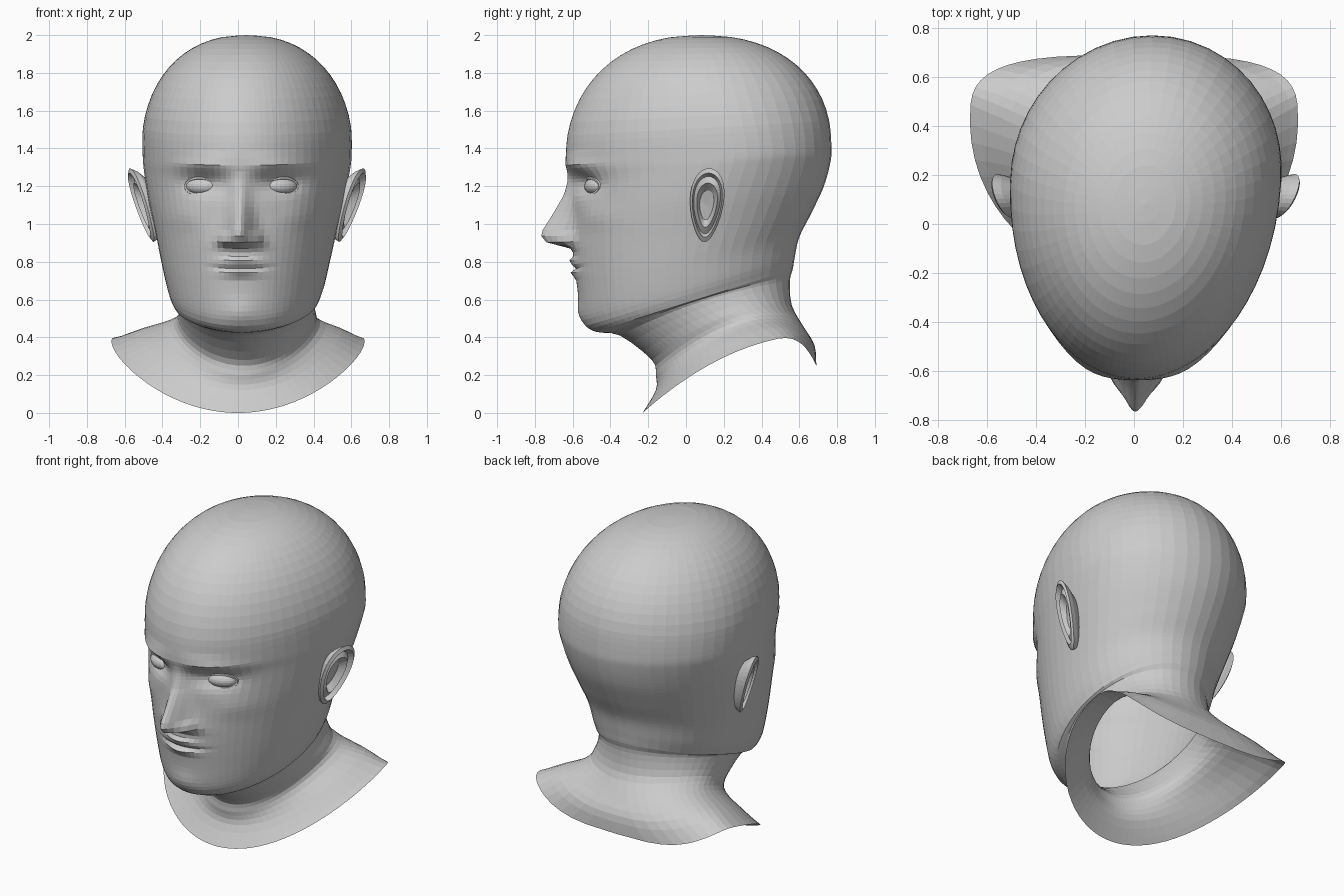
import bpy, bmesh, math
from mathutils import Vector

if "Cube" in bpy.data.objects:
    bpy.data.objects.remove(bpy.data.objects["Cube"])

def spline(pts, t):
    """Catmull-Rom through a list of equal-length tuples."""
    n = len(pts) - 1
    i = min(int(t), n - 1)
    f = t - i
    a, b, c, d = (pts[max(0, min(n, k))] for k in (i - 1, i, i + 1, i + 2))
    return [0.5 * (2 * q + (r - p) * f + (2 * p - 5 * q + 4 * r - s) * f * f
            + (3 * q - p - 3 * r + s) * f ** 3) for p, q, r, s in zip(a, b, c, d)]

def lerp_table(tab, z):
    if z <= tab[0][0] or z >= tab[-1][0]:
        return 0.0, 0.05
    for a, b in zip(tab, tab[1:]):
        if z <= b[0]:
            f = (z - a[0]) / (b[0] - a[0])
            return a[1] + (b[1] - a[1]) * f, a[2] + (b[2] - a[2]) * f

def loft(name, rings):
    """Closed rings of points joined by quads."""
    bm = bmesh.new()
    rows = [[bm.verts.new(p) for p in r] for r in rings]
    n = len(rows[0])
    for a, b in zip(rows, rows[1:]):
        for j in range(n):
            k = (j + 1) % n
            bm.faces.new((a[j], a[k], b[k], b[j]))
    bmesh.ops.remove_doubles(bm, verts=bm.verts, dist=1e-5)
    bmesh.ops.recalc_face_normals(bm, faces=bm.faces)
    me = bpy.data.meshes.new(name)
    bm.to_mesh(me)
    bm.free()
    ob = bpy.data.objects.new(name, me)
    bpy.context.collection.objects.link(ob)
    return ob

def lean(y):
    """The head is turned slightly, so its midline drifts with depth."""
    return 0.04 + 0.045 * y

# Tilted rings from collar to brow: front y, z | back y, z | half width, widest y
RINGS = [
    (-.23, .00, .69, .25, .67, .42), (-.16, .12, .68, .36, .53, .36),
    (-.16, .20, .62, .46, .40, .30), (-.18, .28, .56, .57, .365, .20),
    (-.35, .41, .55, .70, .362, .08), (-.48, .43, .565, .76, .385, .05),
    (-.545, .49, .575, .82, .412, .05), (-.575, .66, .60, .93, .445, .05),
    (-.60, .87, .665, 1.06, .482, .09), (-.60, 1.06, .73, 1.20, .52, .13),
    (-.61, 1.22, .765, 1.33, .545, .18), (-.635, 1.31, .77, 1.41, .553, .20)]

# Skull cap: superelliptic dome rising from the brow ring to the crown
DOME = 8
for k in range(1, DOME + 1):
    a = math.pi / 2 * k / DOME
    out, up = max(0, math.cos(a)) ** .9 if k < DOME else 0, math.sin(a) ** .9
    RINGS.append((.08 - .72 * out, 1.31 + .69 * up, .08 + .69 * out, 1.41 + .59 * up,
                  .56 * out, .20 - .12 * up))

# Nose: z, height, width
NOSE = [(.868, 0, .09), (.888, .125, .085), (.945, .172, .068), (1.15, .045, .05),
        (1.28, 0, .05)]

# Soft face bumps: x, z, spread x, spread z, depth (+ is inward):
# socket, brow, nostril wing, cheekbone, upper lip, lower lip, mouth line, chin
BUMPS = [(.20, 1.215, .11, .055, .055), (.20, 1.32, .13, .03, -.022),
         (.085, .92, .03, .03, -.04), (.30, 1.04, .09, .07, -.015),
         (0, .80, .10, .016, -.028), (0, .738, .09, .018, -.026),
         (0, .768, .13, .008, .012), (0, .53, .09, .06, -.014)]

def face_offset(x, z):
    x = abs(x)
    h, w = lerp_table(NOSE, z)
    d = -h * math.exp(-(x / w) ** 2)
    for bx, bz, sx, sz, k in BUMPS:
        d += k * math.exp(-((x - bx) / sx) ** 2 - ((z - bz) / sz) ** 2)
    return d

# Head, neck and collar in one skin, with finer columns toward the face
N = 32
half = [math.pi * (i / N) ** 1.5 for i in range(N + 1)]
angles = half + [-a for a in half[-2:0:-1]]
steps = []
for i in range(len(RINGS) - 1):
    m = 3 if i < 6 else 10 if i == 7 else 6 if i < 11 else 4 if i == 11 else 2
    steps += [i + k / m for k in range(m)]
steps.append(len(RINGS) - 1)

def head_ring(t):
    yf, zf, yb, zb, w, ym = spline(RINGS, t)
    arch = .2 * max(0, 1 - t / 5)
    back_pow = min(1, .6 + .15 * t)
    out = []
    for a in angles:
        s, c = math.sin(a), math.cos(a)
        e = 1 if c > 0 else back_pow
        x = math.copysign(abs(w) * abs(s) ** e, s) if abs(s) > 1e-9 else 0
        y = ym - (ym - yf) * c if c > 0 else ym + (yb - ym) * abs(c) ** e
        f = (y - yf) / (yb - yf) if yb - yf > 1e-6 else 0
        z = zf + (zb - zf) * f + arch * s * s
        if c > 0 and t > 5:
            y += face_offset(x, z)
        out.append((x + min(1, t / 3) * lean(y), y, z))
    return out

loft("head_and_neck", [head_ring(t) for t in steps])

# Ears: egg outline, then rim and bowl rings of scale, outward offset
BOWL = [(.6, -.09), (.92, -.03), (1, 0), (.87, .012), (.78, -.018), (.6, .002),
        (.4, -.035), (0, -.04)]

def ear(name, side):
    rings = []
    for s, o in BOWL:
        ring = []
        for k in range(36):
            a = 2 * math.pi * k / 36
            u, v = math.cos(a), math.sin(a)
            y = .11 + s * (.088 * u * (1 + .25 * v) + .012 * v)
            z = 1.1 + s * .195 * v
            x = .53 + .35 * (y - .04) + .3 * (z - 1.1) + o
            ring.append((side * x + lean(y), y, z))
        rings.append(ring)
    loft(name, rings)

# Eyes: a flattened ball with a lid rim around it
def eye(tag, side):
    centre = Vector((side * .21 + lean(-.48), -.482, 1.2))
    bpy.ops.mesh.primitive_uv_sphere_add(segments=20, ring_count=12, location=centre,
                                         rotation=(0, 0, side * math.radians(22)))
    ball = bpy.context.object
    ball.name = "eyeball_" + tag
    ball.scale = (.088, .05, .045)
    rings = []
    for k in range(24):
        a = 2 * math.pi * k / 24
        ring = []
        for j in range(6):
            b = 2 * math.pi * j / 6
            r = .011 * math.cos(b)
            p = Vector(((.088 + r) * math.cos(a), -.022 + .014 * math.sin(b)
                        + .02 * math.cos(a) ** 2, (.044 + r) * math.sin(a)))
            p.rotate(ball.rotation_euler)
            ring.append(p + centre)
        rings.append(ring)
    loft("eyelids_" + tag, rings + rings[:1])

for tag, side in (("left", -1), ("right", 1)):
    ear("ear_" + tag, side)
    eye(tag, side)
